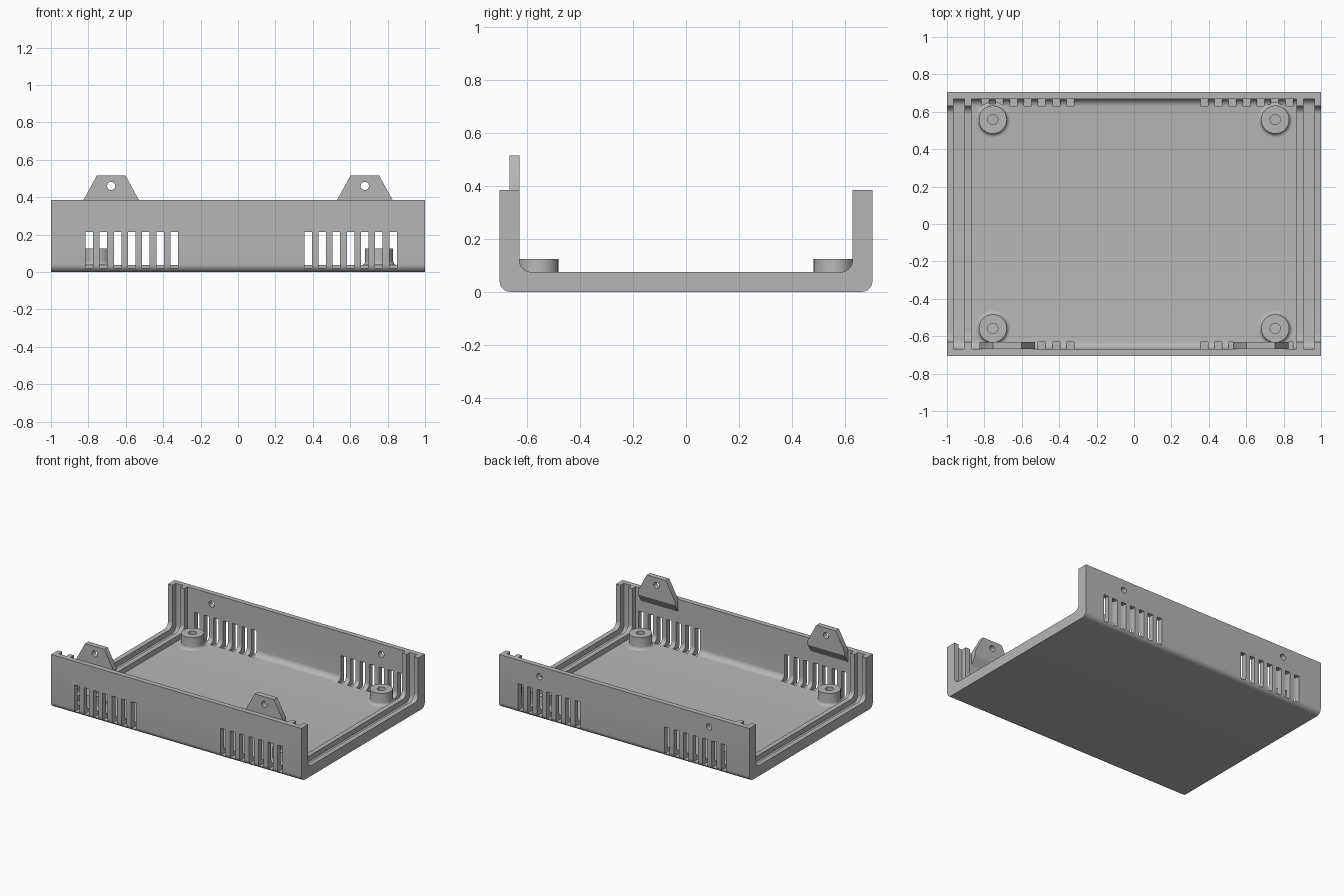
import bpy, bmesh, math
from mathutils import Matrix

cube = bpy.data.objects.get("Cube")
if cube:
    bpy.data.objects.remove(cube)

HALF_Y, WALL_Y, RIB_Y = 0.705, 0.668, 0.63
TOP, FLOOR, RIB_FLOOR = 0.385, 0.037, 0.075
TAB_X = 0.678

grey = bpy.data.materials.new("light grey plastic")
grey.use_nodes = True
grey.diffuse_color = (0.47, 0.47, 0.47, 1)
grey.node_tree.nodes["Principled BSDF"].inputs["Base Color"].default_value = grey.diffuse_color


def make(name, bm):
    bmesh.ops.recalc_face_normals(bm, faces=bm.faces)
    mesh = bpy.data.meshes.new(name)
    bm.to_mesh(mesh)
    bm.free()
    mesh.materials.append(grey)
    ob = bpy.data.objects.new(name, mesh)
    bpy.context.collection.objects.link(ob)
    return ob


def smooth(ob):
    bpy.ops.object.select_all(action='DESELECT')
    ob.select_set(True)
    bpy.context.view_layer.objects.active = ob
    bpy.ops.object.shade_smooth_by_angle(angle=math.radians(30))


def prism(bm, points, offset):
    face = bm.faces.new([bm.verts.new(p) for p in points])
    ext = bmesh.ops.extrude_face_region(bm, geom=[face])
    moved = [g for g in ext["geom"] if isinstance(g, bmesh.types.BMVert)]
    bmesh.ops.translate(bm, verts=moved, vec=offset)


def box(bm, x0, x1, y0, y1, z0, z1):
    prism(bm, [(x0, y0, z0), (x1, y0, z0), (x1, y1, z0), (x0, y1, z0)], (0, 0, z1 - z0))


def rod(bm, x, y, z, radius, length):
    place = Matrix.Translation((x, y, z)) @ Matrix.Rotation(math.pi / 2, 4, 'X')
    bmesh.ops.create_cone(bm, cap_ends=True, segments=24, radius1=radius,
                          radius2=radius, depth=length, matrix=place)


def cut(ob, bm):
    cutter = make("cutter", bm)
    cutter.hide_render = True
    mod = ob.modifiers.new("cut", 'BOOLEAN')
    mod.operation, mod.solver, mod.object = 'DIFFERENCE', 'EXACT', cutter
    bpy.context.view_layer.objects.active = ob
    bpy.ops.object.modifier_apply(modifier=mod.name)
    bpy.data.objects.remove(cutter)


def channel_line(half, floor, radius, steps=8):
    """Rounded U line in (y, z), from the left wall top to the right wall top."""
    corner = []
    for i in range(steps + 1):
        a = math.pi / 2 * i / steps
        corner.append((half - radius + radius * math.sin(a), floor + radius - radius * math.cos(a)))
    right = corner + [(half, TOP)]
    return [(-y, z) for y, z in reversed(right)] + right


def channel(name, outer, inner, x0, x1):
    bm = bmesh.new()
    prism(bm, [(x0, y, z) for y, z in outer + inner[::-1]], (x1 - x0, 0, 0))
    return make(name, bm)


# Thin tray with vents and screw holes
outside = channel_line(HALF_Y, 0, 0.04)
inside = channel_line(WALL_Y, FLOOR, 0.04)
rib_line = channel_line(RIB_Y, RIB_FLOOR, 0.045)
tray = channel("tray", outside, inside, -1, 1)

bm = bmesh.new()
for start in (-0.815, 0.355):
    for i in range(7):
        x = start + i * 0.0757
        box(bm, x, x + 0.04, RIB_Y, 0.75, 0.02, 0.215)
        box(bm, x, x + 0.04, -0.75, -RIB_Y, 0.02, 0.215)
for side in (-1, 1):
    rod(bm, side * TAB_X, HALF_Y, 0.31, 0.022, 0.2)
cut(tray, bm)
smooth(tray)

for side, label in ((-1, "right"), (1, "left")):
    # Paired ribs that hold an end panel
    for part, x0, x1 in (("outer", 0.965, 1), ("inner", 0.87, 0.905)):
        smooth(channel(f"{label}_{part}_rib", inside, rib_line, side * x0, side * x1))

    # Mounting tab with a sloped underside
    bm = bmesh.new()
    cx = side * TAB_X
    low = 0.355
    y = -WALL_Y
    prism(bm, [(cx - 0.148, y, low), (cx + 0.148, y, low), (cx + 0.148, y, TOP),
               (cx + 0.077, y, 0.515), (cx - 0.077, y, 0.515), (cx - 0.148, y, TOP)],
          (0, WALL_Y - RIB_Y + 0.0, 0))
    tab = make(f"{label}_tab", bm)
    bm = bmesh.new()
    rod(bm, cx, y, 0.46, 0.022, 0.2)
    cut(tab, bm)
    bm = bmesh.new()
    prism(bm, [(cx - 0.148, y, low), (cx - 0.148, -RIB_Y, low), (cx - 0.148, y, 0.295)],
          (0.296, 0, 0))
    make(f"{label}_tab_support", bm)
    smooth(tab)

    # Screw bosses with a flared foot
    for end, place in ((-1, "front"), (1, "back")):
        flare = [(0.095 - 0.02 * math.sin(a), FLOOR + 0.02 - 0.02 * math.cos(a))
                 for a in (math.pi / 2 * i / 5 for i in range(6))]
        line = [(0.027, FLOOR), (0.027, 0.125), (0.075, 0.125)] + flare[::-1]
        bm = bmesh.new()
        verts = [bm.verts.new((r, 0, z)) for r, z in line]
        edges = [bm.edges.new(pair) for pair in zip(verts, verts[1:])]
        bmesh.ops.spin(bm, geom=verts + edges, cent=(0, 0, 0), axis=(0, 0, 1),
                       angle=2 * math.pi, steps=40, use_merge=True)
        bmesh.ops.remove_doubles(bm, verts=bm.verts, dist=0.0005)
        bmesh.ops.translate(bm, verts=bm.verts, vec=(side * 0.755, end * 0.558, 0))
        smooth(make(f"{place}_{label}_boss", bm))
